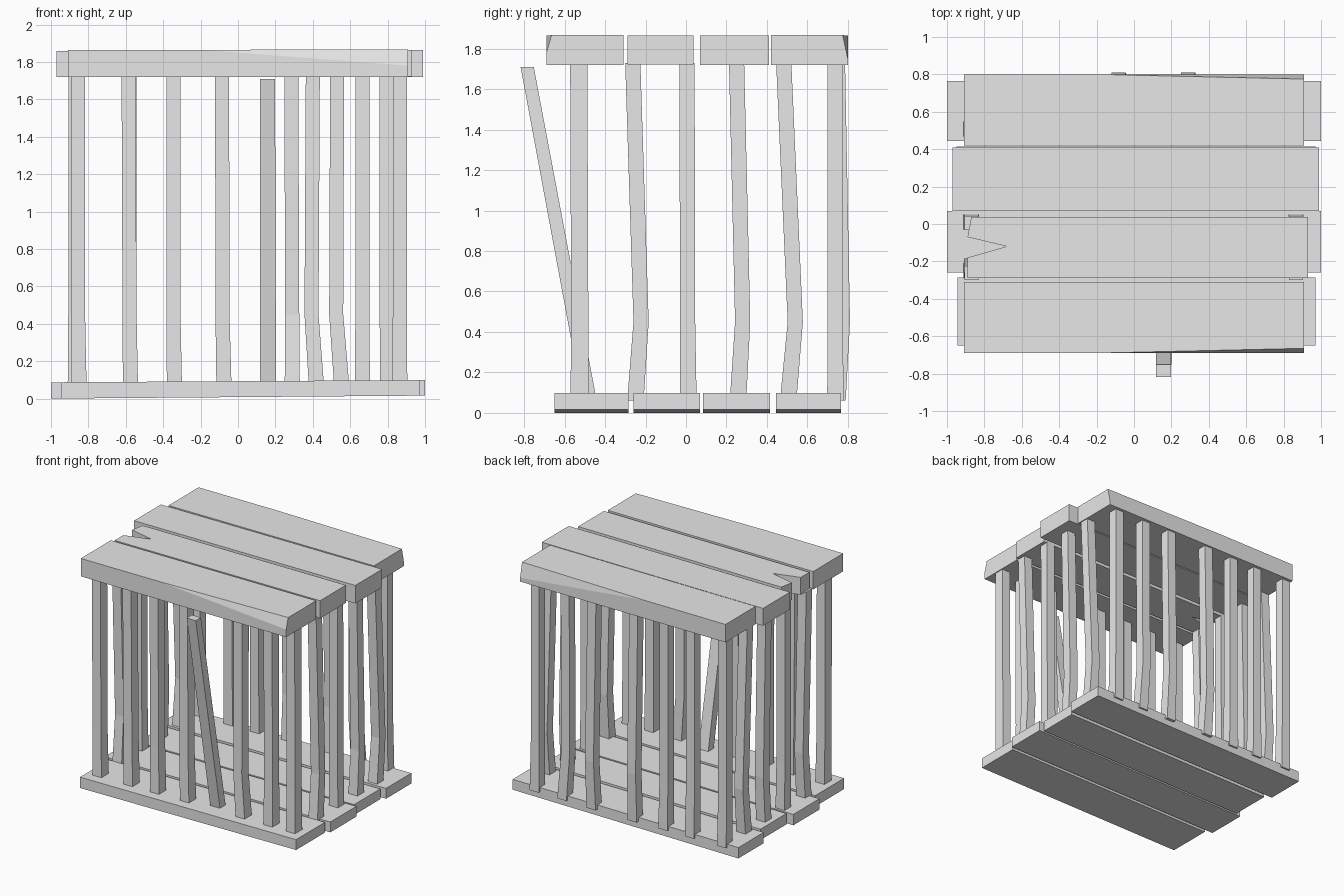
import bpy, bmesh
from mathutils import Vector

cube = bpy.data.objects.get("Cube")
if cube:
    bpy.data.objects.remove(cube)

wood = bpy.data.materials.new("pale grey")
wood.use_nodes = True
GREY = (0.8, 0.8, 0.8, 1)
wood.diffuse_color = GREY
wood.node_tree.nodes["Principled BSDF"].inputs["Base Color"].default_value = GREY


def finish(name, bm):
    bmesh.ops.recalc_face_normals(bm, faces=bm.faces)
    mesh = bpy.data.meshes.new(name)
    bm.to_mesh(mesh)
    bm.free()
    mesh.materials.append(wood)
    obj = bpy.data.objects.new(name, mesh)
    bpy.context.collection.objects.link(obj)


def plank(name, outline, z0, z1, tilt_low=0.0, tilt_high=0.0, cut=None, lean=0.0):
    """Extrude a flat outline; tilt raises the faces towards +x, cut slices a splintered edge."""
    bm = bmesh.new()
    face = bm.faces.new([bm.verts.new((x, y, z0)) for x, y in outline])
    new = bmesh.ops.extrude_face_region(bm, geom=[face])["geom"]
    top = [v for v in new if isinstance(v, bmesh.types.BMVert)]
    front = min(y for x, y in outline)
    for v in top:
        v.co.z = z1
        if v.co.y == front:
            v.co.y += lean
    for v in bm.verts:
        v.co.z += v.co.x * (tilt_high if v in top else tilt_low)
    if cut:
        a, b, c = map(Vector, cut)
        normal = (b - a).cross(c - a).normalized()
        if normal.z < 0:
            normal.negate()
        geom = bm.verts[:] + bm.edges[:] + bm.faces[:]
        bmesh.ops.bisect_plane(bm, geom=geom, plane_co=a, plane_no=normal, clear_outer=True)
        bmesh.ops.holes_fill(bm, edges=[e for e in bm.edges if e.is_boundary])
    finish(name, bm)


def rect(x0, x1, y0, y1):
    return [(x0, y0), (x1, y0), (x1, y1), (x0, y1)]


def bar(name, path, wx=0.075, wy=0.075):
    """Square bar through a list of centre points, a little thicker at the foot."""
    bm = bmesh.new()
    rings = []
    for i, (x, y, z) in enumerate(path):
        s = 0.5 if i else 0.54
        rings.append([bm.verts.new((x + a * wx * s, y + b * wy * s, z))
                      for a, b in ((-1, -1), (1, -1), (1, 1), (-1, 1))])
    for low, high in zip(rings, rings[1:]):
        for k in range(4):
            n = (k + 1) % 4
            bm.faces.new((low[k], low[n], high[n], high[k]))
    bm.faces.new(rings[0])
    bm.faces.new(rings[-1])
    finish(name, bm)


LOW, KINK, HIGH = 0.06, 0.45, 1.73

# Floor planks
floor = [(-0.945, 0.97, -0.65, -0.285), (-1, 1, -0.26, 0.07),
         (-0.95, 0.97, 0.085, 0.415), (-1, 1, 0.445, 0.765)]
for i, r in enumerate(floor):
    plank(f"floor_plank_{i + 1}", rect(*r), 0.008, 0.093, 0.008, 0.006)

# Roof planks: front and back have a sliced edge, the second is split at one end
plank("roof_plank_front", rect(-0.91, 0.91, -0.69, -0.31), 1.72, 1.865, 0, 0.002,
      cut=[(-0.2, -0.69, 1.865), (0.91, -0.69, 1.78), (0.91, -0.665, 1.866)])
plank("roof_plank_split", [(-0.89, -0.29), (0.93, -0.29), (0.93, 0.037), (-0.87, 0.037),
      (-0.89, -0.07), (-0.68, -0.12), (-0.89, -0.18)], 1.722, 1.862, 0, 0.002)
plank("roof_plank_wide", rect(-0.97, 0.99, 0.07, 0.41), 1.72, 1.862, 0, 0.003, lean=0.018)
plank("roof_plank_back", rect(-0.91, 0.91, 0.42, 0.80), 1.72, 1.865, 0, 0.002,
      cut=[(-0.2, 0.80, 1.865), (0.91, 0.80, 1.75), (0.91, 0.775, 1.866)])

# Front bars: x at foot, kink and top
front = [(-0.85, -0.855, -0.855), (-0.575, -0.58, -0.585), (-0.34, -0.345, -0.345),
         (-0.075, -0.083, -0.085), (0.42, 0.393, 0.40), (0.665, 0.665, 0.665),
         (0.865, 0.865, 0.865)]
for i, (a, b, c) in enumerate(front):
    bar(f"front_bar_{i + 1}", [(a, -0.525, LOW), (b, -0.525, KINK), (c, -0.53, HIGH)], wy=0.085)

# Loose bar leaning out of the front
bar("loose_bar", [(0.16, -0.482, 0.09), (0.158, -0.785, 1.71)], wx=0.08, wy=0.065)

# Back bars: x at foot, kink and top, then the bulge in y
back = [(-0.86, -0.865, -0.865, 0), (-0.575, -0.58, -0.58, 0), (-0.34, -0.345, -0.345, 0),
        (-0.075, -0.083, -0.085, 0.035), (0.29, 0.29, 0.285, 0.035),
        (0.555, 0.525, 0.53, 0), (0.80, 0.795, 0.795, 0)]
for i, (a, b, c, bulge) in enumerate(back):
    y = 0.738 + bulge * 0.3
    bar(f"back_bar_{i + 1}", [(a, y, LOW), (b, 0.738 + bulge, KINK), (c, y, HIGH)])

# Side bars: y at foot, kink and top, the same on both ends
side = [(-0.25, -0.222, -0.263), (0.012, 0.008, 0.005), (0.257, 0.28, 0.25),
        (0.505, 0.54, 0.483)]
for label, x in (("left", 0.865), ("right", -0.87)):
    for i, (a, b, c) in enumerate(side):
        bar(f"{label}_bar_{i + 1}", [(x, a, LOW), (x, b, KINK), (x, c, HIGH)])
